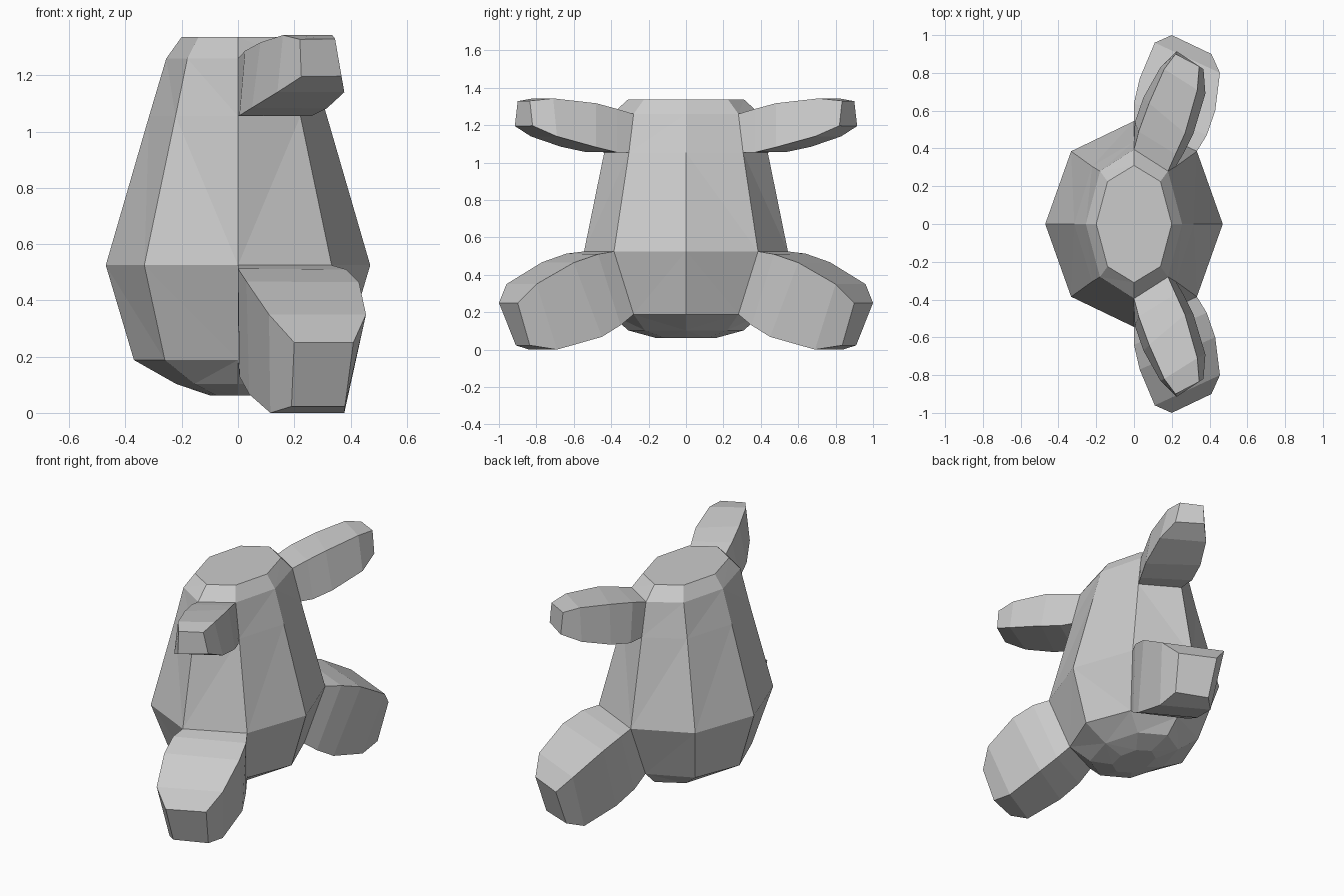
import bpy, bmesh

if "Cube" in bpy.data.objects:
    bpy.data.objects.remove(bpy.data.objects["Cube"])


def loft(name, rings, skip=(), cap_start=True):
    """Skin a list of equal-sized vertex rings and cap the ends."""
    bm = bmesh.new()
    vs = [[bm.verts.new(p) for p in r] for r in rings]
    n = len(rings[0])
    for i in range(len(vs) - 1):
        for k in range(n):
            if (i, k) not in skip:
                j = (k + 1) % n
                bm.faces.new((vs[i][k], vs[i][j], vs[i + 1][j], vs[i + 1][k]))
    if cap_start:
        bm.faces.new(vs[0][::-1])
    bm.faces.new(vs[-1])
    if cap_start:
        bmesh.ops.triangulate(bm, faces=[f for f in bm.faces if len(f.verts) == 4])
    bmesh.ops.recalc_face_normals(bm, faces=bm.faces)
    me = bpy.data.meshes.new(name)
    bm.to_mesh(me)
    bm.free()
    ob = bpy.data.objects.new(name, me)
    bpy.context.collection.objects.link(ob)
    return ob


def octagon(z, xs, xd, yd, ys):
    """Eight points: side tip xs, diagonal (xd, yd), front tip ys."""
    return [(xs, 0, z), (xd, -yd, z), (0, -ys, z), (-xd, -yd, z),
            (-xs, 0, z), (-xd, yd, z), (0, ys, z), (xd, yd, z)]


# Body: stacked octagons, open where the limbs grow out
body = [octagon(*r) for r in (
    (0.062, 0.10, 0.075, 0.11, 0.16),
    (0.103, 0.22, 0.155, 0.22, 0.31),
    (0.188, 0.37, 0.26, 0.28, 0.40),
    (0.525, 0.47, 0.333, 0.385, 0.545),
    (1.055, 0.316, 0.222, 0.305, 0.437),
    (1.26, 0.255, 0.18, 0.28, 0.395),
    (1.337, 0.20, 0.14, 0.225, 0.31))]
loft("body", body, skip={(i, k) for i in (2, 4) for k in (1, 6)})


# Limbs: quad sections (inner top, outer top, outer bottom, inner bottom)
def limb_pair(name, low, sections):
    start = [body[low + 1][2], body[low + 1][1], body[low][1], body[low][2]]
    ob = loft(name, [start] + sections, cap_start=False)
    m = ob.modifiers.new("front_to_back", 'MIRROR')
    m.use_axis = (False, True, False)
    m.use_mirror_merge = False


limb_pair("legs", 2, [
    [(0, -.64, .513), (.385, -.47, .51), (.30, -.35, .13), (0.005, -.50, .13)],
    [(.03, -.77, .467), (.43, -.60, .465), (.345, -.45, .068), (.04, -.63, .066)],
    [(.11, -.96, .35), (.455, -.80, .35), (.378, -.69, 0), (.115, -.84, 0)],
    [(.20, -1.0, .25), (.41, -.90, .25), (.38, -.835, .023), (.19, -.91, .023)]])

limb_pair("arms", 4, [
    [(.025, -.49, 1.287), (.22, -.37, 1.287), (.26, -.37, 1.055), (.005, -.54, 1.057)],
    [(.08, -.64, 1.317), (.27, -.48, 1.317), (.315, -.48, 1.082), (.05, -.67, 1.085)],
    [(.16, -.82, 1.343), (.335, -.71, 1.343), (.378, -.69, 1.14), (.14, -.83, 1.14)],
    [(.22, -.90, 1.328), (.345, -.835, 1.33), (.368, -.82, 1.197), (.225, -.915, 1.195)]])
